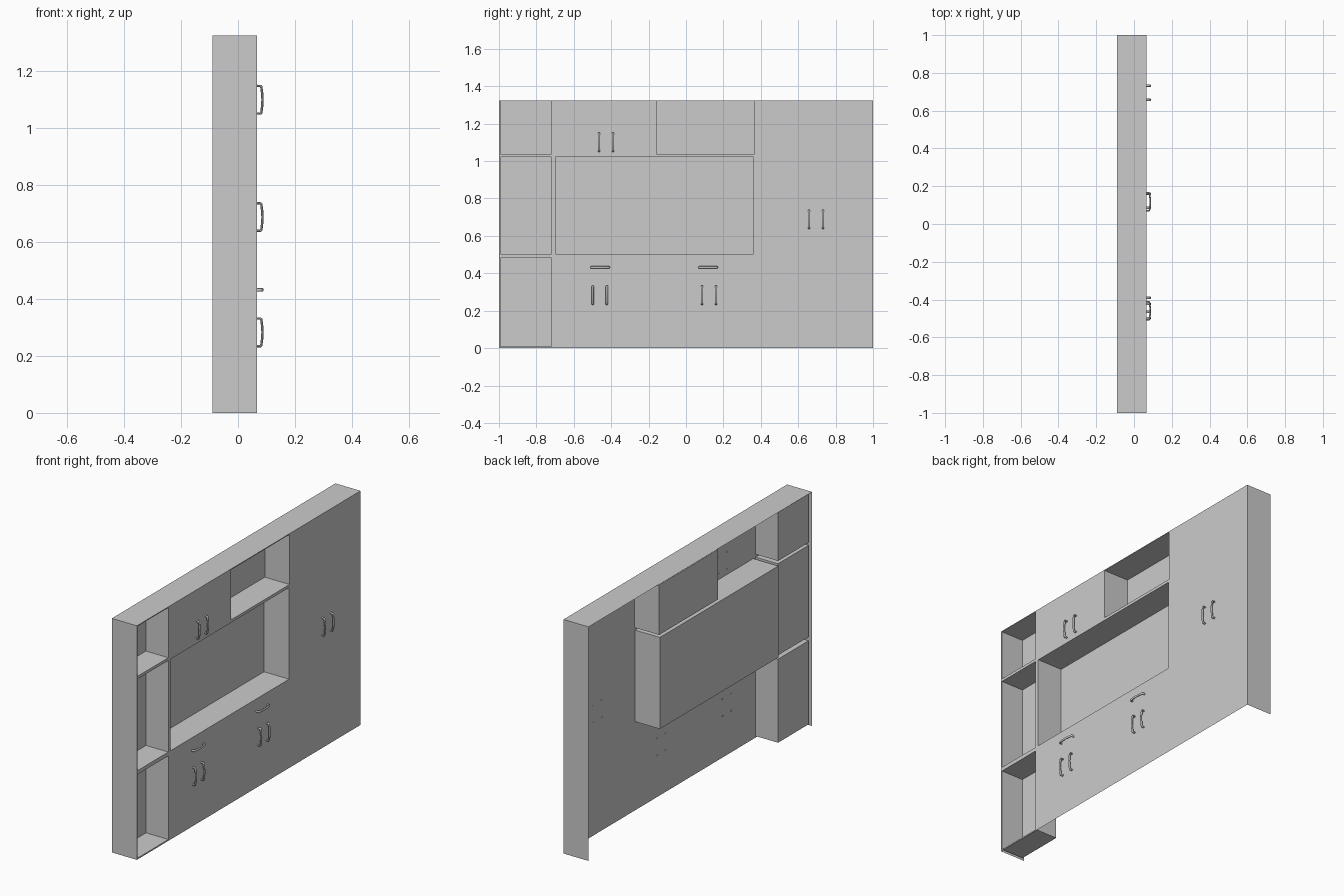
import bpy, bmesh
from math import pi, cos

if "Cube" in bpy.data.objects:
    bpy.data.objects.remove(bpy.data.objects["Cube"])

XB, XF, H = -0.09, 0.067, 1.325      # rear edge, front panel plane, height

# niches: name, y0, y1, z0, z1, rear x
NICHES = [
    ("lower_side_niche", -0.993, -0.719, 0.008, 0.481, -0.073),
    ("middle_side_niche", -0.993, -0.719, 0.503, 1.021, -0.073),
    ("upper_side_niche", -0.993, -0.719, 1.037, 1.320, -0.073),
    ("screen_niche", -0.698, 0.361, 0.503, 1.021, -0.0895),
    ("upper_niche", -0.158, 0.366, 1.037, 1.320, -0.0885),
]


def make_object(name, quads):
    bm = bmesh.new()
    for q in quads:
        bm.faces.new([bm.verts.new(p) for p in q])
    bmesh.ops.remove_doubles(bm, verts=bm.verts, dist=1e-5)
    me = bpy.data.meshes.new(name)
    bm.to_mesh(me)
    bm.free()
    ob = bpy.data.objects.new(name, me)
    bpy.context.collection.objects.link(ob)
    return ob


# front panel: a grid of cells with the niche openings left out
ys = sorted({-1.0, 1.0} | {v for n in NICHES for v in n[1:3]})
zs = sorted({0.0, H} | {v for n in NICHES for v in n[3:5]})
cells = []
for y0, y1 in zip(ys, ys[1:]):
    for z0, z1 in zip(zs, zs[1:]):
        cy, cz = (y0 + y1) / 2, (z0 + z1) / 2
        if not any(n[1] < cy < n[2] and n[3] < cz < n[4] for n in NICHES):
            cells.append([(XF, y0, z0), (XF, y1, z0), (XF, y1, z1), (XF, y0, z1)])
make_object("front_panel", cells)

# outer casing: top and two ends, open behind and below
make_object("casing", [
    [(XB, -1, H), (XF, -1, H), (XF, 1, H), (XB, 1, H)],
    [(XB, -1, 0), (XF, -1, 0), (XF, -1, H), (XB, -1, H)],
    [(XF, 1, 0), (XB, 1, 0), (XB, 1, H), (XF, 1, H)],
])

# niche boxes, open towards the front
for name, y0, y1, z0, z1, xr in NICHES:
    f = [(XF, y0, z0), (XF, y1, z0), (XF, y1, z1), (XF, y0, z1)]
    b = [(xr, y, z) for _, y, z in f]
    walls = [[f[i], b[i], b[i - 1], f[i - 1]] for i in range(4)]
    make_object(name, [b] + walls)

# bow handle: rounded posts joined by a gently arched bar
HALF = 0.0485
bow = [(0.0145 + 0.0045 * cos(t * pi / 2), t * HALF * 0.95)
       for t in (-1, -0.75, -0.5, -0.25, 0, 0.25, 0.5, 0.75, 1)]
path = [(-0.002, -HALF), (0.0115, -HALF)] + bow + [(0.0115, HALF), (-0.002, HALF)]
curve = bpy.data.curves.new("handle", 'CURVE')
curve.dimensions = '3D'
curve.bevel_depth = 0.0042
curve.bevel_resolution = 2
curve.use_fill_caps = True
spline = curve.splines.new('POLY')
spline.points.add(len(path) - 1)
for p, (x, z) in zip(spline.points, path):
    p.co = (x, 0, z, 1)
spline.use_smooth = True


def add_handle(name, y, z, flat=False):
    ob = bpy.data.objects.new(name, curve)
    ob.location = (XF, y, z)
    ob.scale = (1, 1.5, 1)
    ob.rotation_euler.x = pi / 2 if flat else 0
    bpy.context.collection.objects.link(ob)


# door handles in pairs, drawer handles lying flat
for y, z in ((-0.428, 1.1), (0.695, 0.688), (-0.461, 0.283), (0.123, 0.283)):
    for s in (-1, 1):
        add_handle("door_handle", y + s * 0.0375, z)
for y in (-0.459, 0.118):
    add_handle("drawer_handle", y, 0.432, True)
